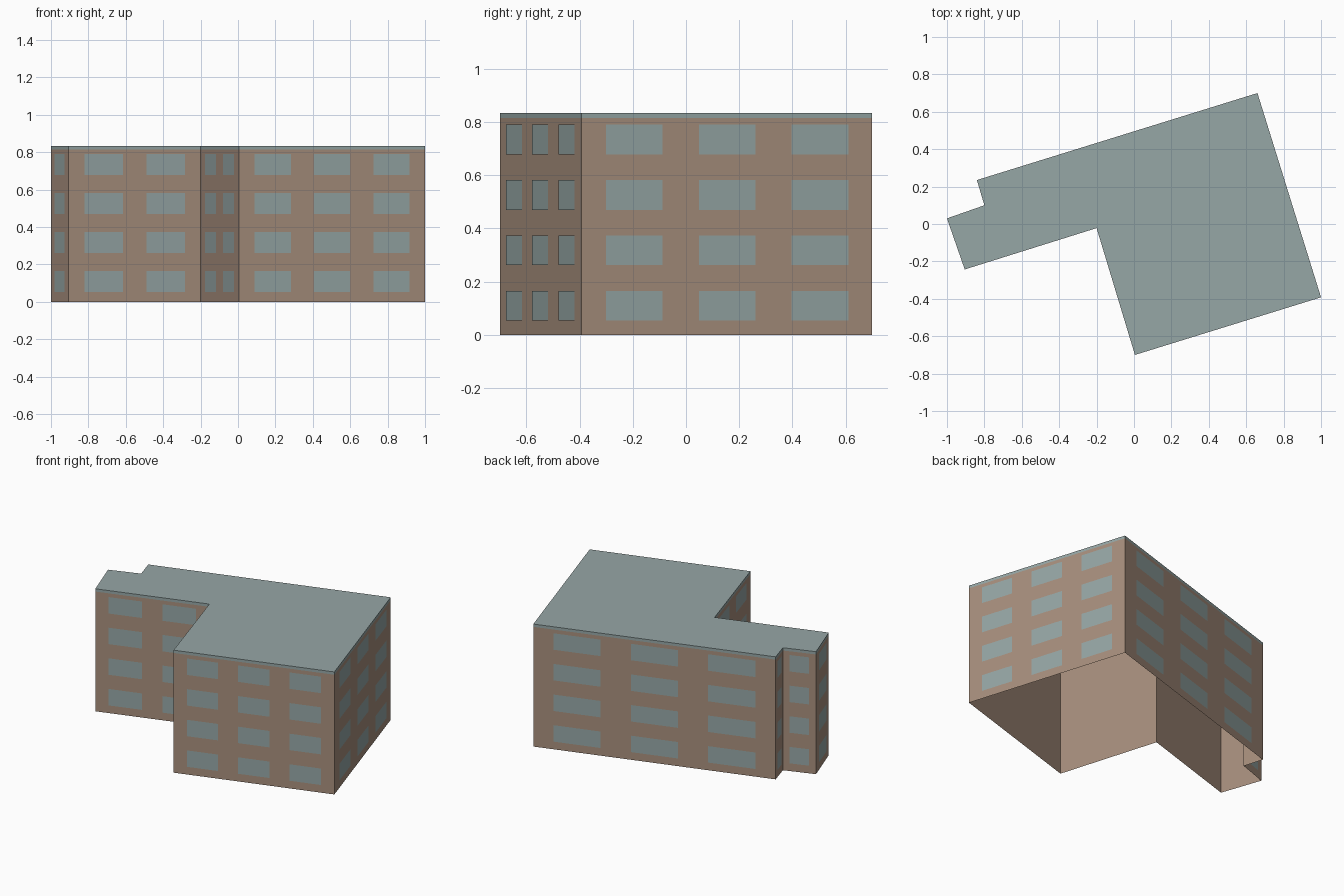
import bpy
import bmesh
from mathutils import Vector

if "Cube" in bpy.data.objects:
    bpy.data.objects.remove(bpy.data.objects["Cube"], do_unlink=True)


def material(name, color):
    m = bpy.data.materials.new(name)
    m.use_nodes = True
    m.diffuse_color = color
    m.node_tree.nodes["Principled BSDF"].inputs["Base Color"].default_value = color
    return m


brown = material("brown_wall", (0.39, 0.275, 0.205, 1))
teal = material("grey_teal", (0.305, 0.385, 0.38, 1))

# Footprint, counter-clockwise, with the number of window columns on the wall
# that starts at each corner
FOOTPRINT = [
    ((-1.0, 0.03), 1), ((-0.905, -0.243), 2), ((-0.2, -0.022), 2),
    ((0.005, -0.7), 3), ((1.0, -0.392), 3), ((0.66, 0.7), 3),
    ((-0.84, 0.235), 1), ((-0.8, 0.1), 1),
]
HEIGHT = 0.834
EAVE = 0.815
FLOORS = 4
corners = [Vector((*p, 0)) for p, _ in FOOTPRINT]
walls = [(a, b, n) for a, b, (_, n) in
         zip(corners, corners[1:] + corners[:1], FOOTPRINT)]


def make_object(name, bm, mat):
    mesh = bpy.data.meshes.new(name)
    bm.to_mesh(mesh)
    bm.free()
    mesh.materials.append(mat)
    obj = bpy.data.objects.new(name, mesh)
    bpy.context.collection.objects.link(obj)
    return obj


def upright_quad(bm, a, b, low, high):
    points = [(a, low), (b, low), (b, high), (a, high)]
    bm.faces.new([bm.verts.new((p.x, p.y, z)) for p, z in points])


# Outer walls: a shell left open underneath
bm = bmesh.new()
for a, b, _ in walls:
    upright_quad(bm, a, b, 0, EAVE)
bmesh.ops.remove_doubles(bm, verts=bm.verts, dist=0.0001)
make_object("outer_walls", bm, brown)

# Flat roof slab, flush with the walls
bm = bmesh.new()
base = bm.faces.new([bm.verts.new((c.x, c.y, EAVE)) for c in corners])
top = bmesh.ops.extrude_face_region(bm, geom=[base], use_keep_orig=True)["geom"]
for v in top:
    if isinstance(v, bmesh.types.BMVert):
        v.co.z = HEIGHT
bmesh.ops.recalc_face_normals(bm, faces=bm.faces)
make_object("flat_roof", bm, teal)

# Windows: thin panes just proud of each wall, spaced in even columns
bm = bmesh.new()
storey = HEIGHT / FLOORS
for a, b, count in walls:
    along = b - a
    outward = Vector((along.y, -along.x, 0)).normalized() * 0.002
    width = 0.585 / count
    margin = 0.415 / (2 + 1.5 * (count - 1))
    for column in range(count):
        start = margin + column * (width + 1.5 * margin)
        left = a + along * start + outward
        right = left + along * width
        for floor in range(FLOORS):
            sill = floor * storey + 0.053
            upright_quad(bm, left, right, sill, sill + 0.112)
make_object("windows", bm, teal)
